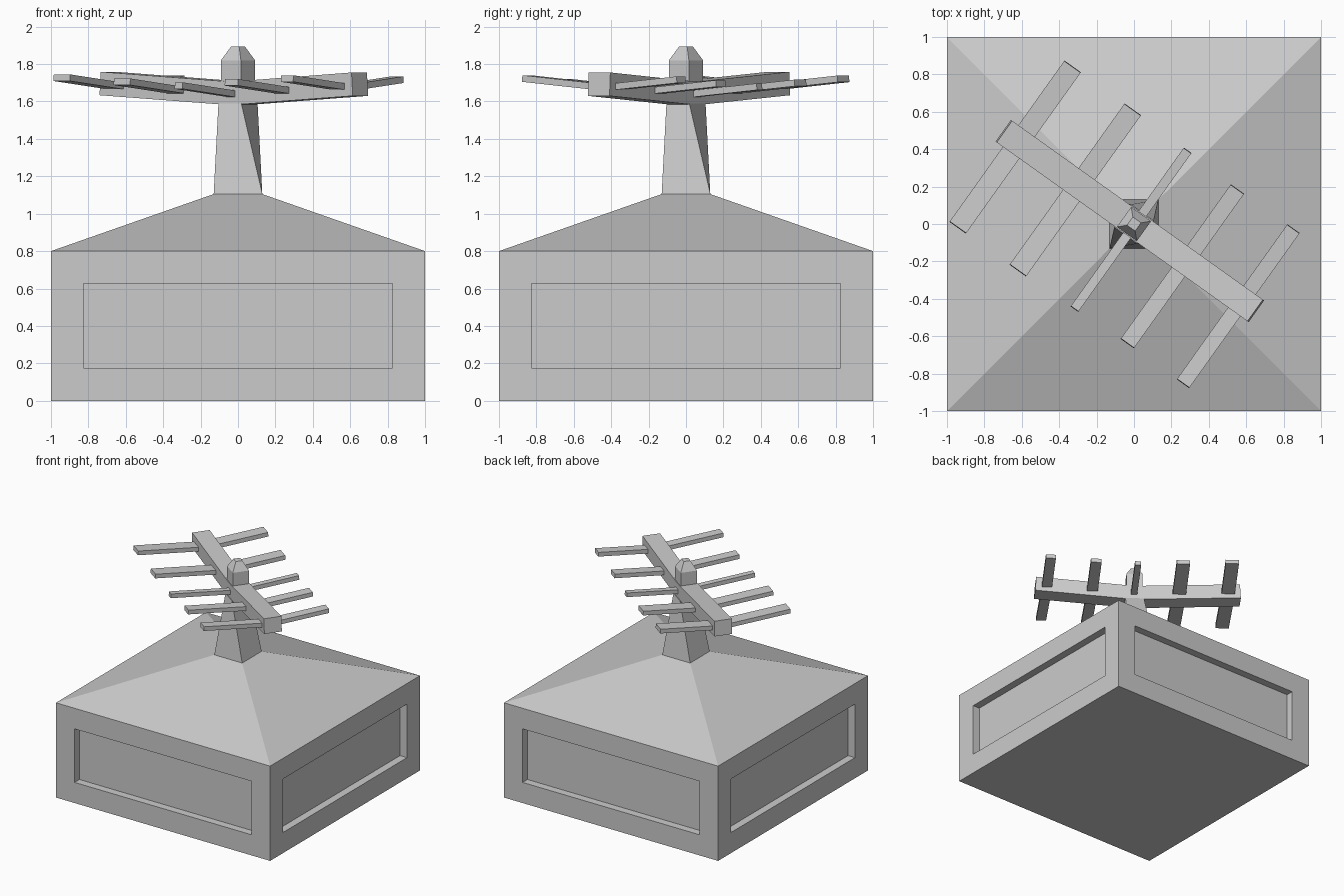
import bpy, bmesh
from math import radians, pi
from mathutils import Matrix, Vector

cube = bpy.data.objects.get("Cube")
if cube:
    bpy.data.objects.remove(cube)

grey = bpy.data.materials.new("plain_grey")
grey.use_nodes = True
colour = (0.6, 0.6, 0.6, 1)
grey.diffuse_color = colour
grey.node_tree.nodes["Principled BSDF"].inputs["Base Color"].default_value = colour

TURN = radians(-35.5)  # heading of the aerial


def finish(name, bm):
    bmesh.ops.recalc_face_normals(bm, faces=bm.faces)
    mesh = bpy.data.meshes.new(name)
    bm.to_mesh(mesh)
    bm.free()
    mesh.materials.append(grey)
    obj = bpy.data.objects.new(name, mesh)
    bpy.context.collection.objects.link(obj)
    return obj


def square_loft(bm, rings):
    """Join square rings given as (half side, height, turn); returns the side faces."""
    loops = []
    for half, z, turn in rings:
        spin = Matrix.Rotation(turn, 3, 'Z')
        loops.append([bm.verts.new(spin @ Vector((sx * half, sy * half, z)))
                      for sx, sy in ((-1, -1), (1, -1), (1, 1), (-1, 1))])
    sides = []
    for low, high in zip(loops, loops[1:]):
        for i in range(4):
            j = (i + 1) % 4
            sides.append(bm.faces.new((low[i], low[j], high[j], high[i])))
    bm.faces.new(loops[0][::-1])
    bm.faces.new(loops[-1])
    return sides


def vee_bar(name, back, front, z, thick, width, slope, place):
    """Bar along x, bent upward at its middle, with ends square to each arm."""
    bm = bmesh.new()
    lean = slope * thick / 2
    profile = []
    for side, out in ((-1, lean), (1, -lean)):
        row = [(-back - out, slope * back), (0, 0), (front + out, slope * front)]
        profile.append([(x, z + dz + side * thick / 2) for x, dz in row])
    (b0, b1, b2), (t0, t1, t2) = profile
    for quad in ((b0, b1, t1, t0), (b1, b2, t2, t1)):
        face = bm.faces.new([bm.verts.new((x, -width / 2, h)) for x, h in quad])
    bmesh.ops.remove_doubles(bm, verts=bm.verts, dist=0.0001)
    out = bmesh.ops.extrude_face_region(bm, geom=bm.faces[:], use_keep_orig=True)
    moved = [g for g in out["geom"] if isinstance(g, bmesh.types.BMVert)]
    bmesh.ops.translate(bm, verts=moved, vec=(0, width, 0))
    # drop the hidden wall at the bend
    inner = [f for f in bm.faces if all(abs(v.co.x) < 0.0001 for v in f.verts)]
    bmesh.ops.delete(bm, geom=inner, context='FACES')
    bm.transform(place)
    return finish(name, bm)


# Building: square walls with a recessed panel on each side, and a hipped roof
bm = bmesh.new()
walls = square_loft(bm, [(1, 0, 0), (1, 0.8, 0), (0.13, 1.105, 0)])[:4]
bmesh.ops.recalc_face_normals(bm, faces=bm.faces)
bmesh.ops.inset_individual(bm, faces=walls, thickness=0.174, use_even_offset=True)
for wall in walls:
    inward = -wall.normal.copy() * 0.065
    panel = bmesh.ops.extrude_discrete_faces(bm, faces=[wall])["faces"][0]
    bmesh.ops.translate(bm, verts=panel.verts[:], vec=inward)
finish("building", bm)

# Mast twists from the roof to the aerial heading
bm = bmesh.new()
square_loft(bm, [(0.13, 1.105, 0), (0.075, 1.59, TURN)])
finish("mast", bm)

# Cap above the boom
bm = bmesh.new()
square_loft(bm, [(0.0655, 1.6, TURN), (0.0655, 1.82, TURN), (0.027, 1.893, TURN)])
finish("cap", bm)

# Boom
heading = Matrix.Rotation(TURN, 4, 'Z')
vee_bar("boom", 0.855, 0.8, 1.643, 0.125, 0.142, 0.062, heading)

# Cross bars: position along the boom, length, width
bars = [(-0.756, 1.056, 0.108), (-0.361, 1.056, 0.108), (0.005, 1.04, 0.05),
        (0.342, 1.012, 0.087), (0.709, 1.015, 0.081)]
for i, (along, length, width) in enumerate(bars):
    place = heading @ Matrix.Translation((along, 0, 0)) @ Matrix.Rotation(pi / 2, 4, 'Z')
    vee_bar(f"cross_bar_{i + 1}", length / 2 + 0.034, length / 2 - 0.034,
            1.635 + 0.055 * abs(along), 0.035, width, 0.09, place)
